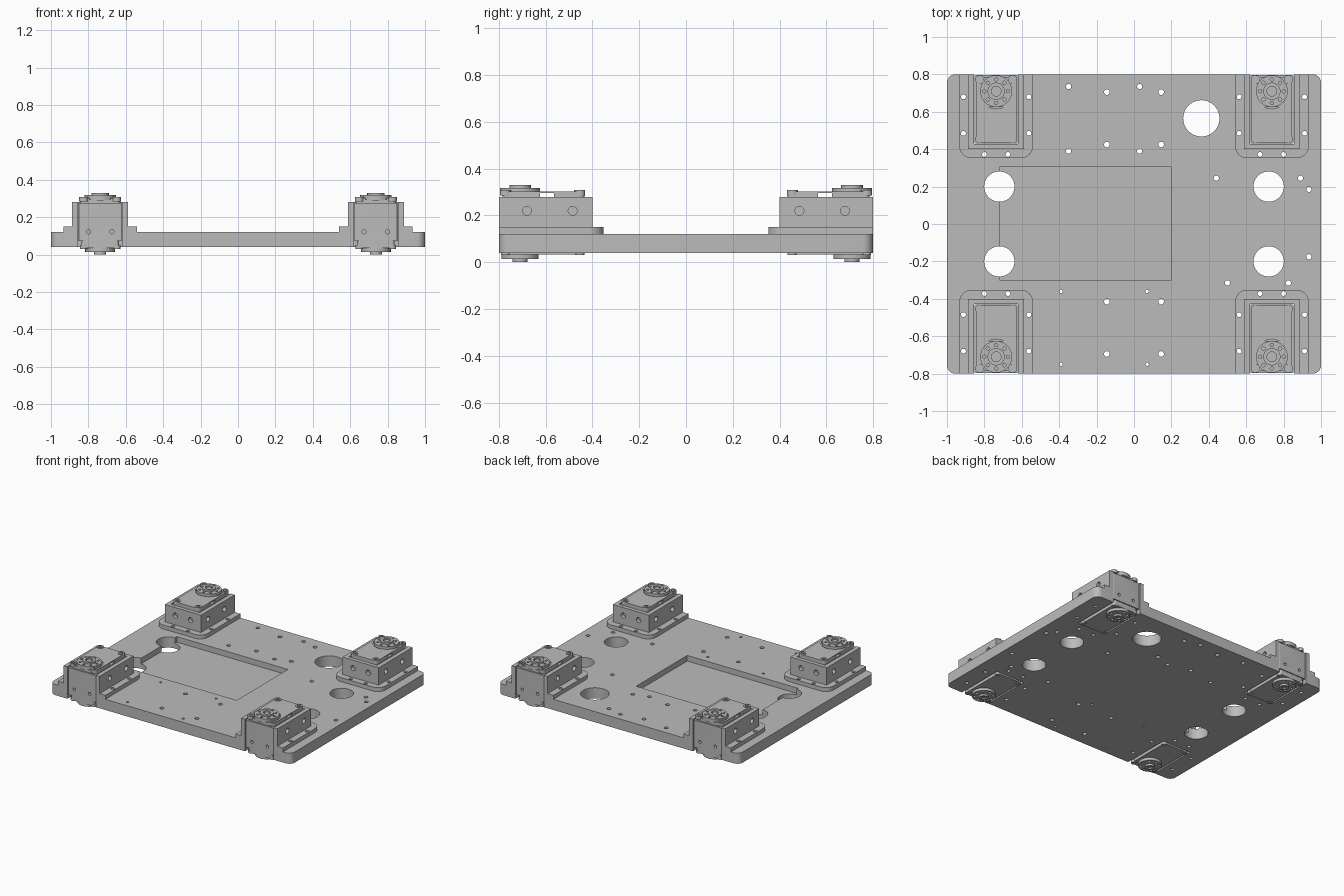
import bpy, bmesh, math
from mathutils import Matrix, Vector

if "Cube" in bpy.data.objects:
    bpy.data.objects.remove(bpy.data.objects["Cube"])

grey = bpy.data.materials.new("machined grey")
grey.use_nodes = True
grey.diffuse_color = (0.5, 0.5, 0.5, 1)
grey.node_tree.nodes["Principled BSDF"].inputs["Base Color"].default_value = (0.5, 0.5, 0.5, 1)


def prism(bm, x, y, z, radii=(0, 0, 0, 0)):
    """Upright block; corner radii run (low x, low y), (high, low), (high, high), (low, high)."""
    signs = ((-1, -1), (1, -1), (1, 1), (-1, 1))
    pts = []
    for i, ((sx, sy), r) in enumerate(zip(signs, radii)):
        cx = (x[0] if sx < 0 else x[1]) - sx * r
        cy = (y[0] if sy < 0 else y[1]) - sy * r
        steps = 8 if r else 0
        for k in range(steps + 1):
            a = math.pi * (1 + i / 2) + math.pi / 2 * k / max(steps, 1)
            pts.append((cx + r * math.cos(a), cy + r * math.sin(a)))
    low = [bm.verts.new((px, py, z[0])) for px, py in pts]
    high = [bm.verts.new((px, py, z[1])) for px, py in pts]
    bm.faces.new(low[::-1])
    bm.faces.new(high)
    n = len(pts)
    for i in range(n):
        j = (i + 1) % n
        bm.faces.new((low[i], low[j], high[j], high[i]))


def rod(bm, start, end, r, sides=24):
    """Cylinder between two points."""
    a, b = Vector(start), Vector(end)
    d = b - a
    m = Matrix.Translation((a + b) / 2) @ d.to_track_quat('Z', 'Y').to_matrix().to_4x4()
    bmesh.ops.create_cone(bm, cap_ends=True, segments=sides, radius1=r, radius2=r,
                          depth=d.length, matrix=m)


def drill(bm, points, r, z0, z1, sides=20):
    for px, py in points:
        rod(bm, (px, py, z0), (px, py, z1), r, sides)


def make(name, build, *cuts):
    """Object from a builder, with each cut builder subtracted in turn."""
    def raw(label, fn):
        bm = bmesh.new()
        fn(bm)
        me = bpy.data.meshes.new(label)
        bm.to_mesh(me)
        bm.free()
        ob = bpy.data.objects.new(label, me)
        bpy.context.collection.objects.link(ob)
        return ob
    ob = raw(name, build)
    for fn in cuts:
        cutter = raw("cutter", fn)
        cutter.hide_render = True
        mod = ob.modifiers.new("cut", 'BOOLEAN')
        mod.operation, mod.solver, mod.object = 'DIFFERENCE', 'EXACT', cutter
        dg = bpy.context.evaluated_depsgraph_get()
        me = bpy.data.meshes.new_from_object(ob.evaluated_get(dg))
        ob.modifiers.clear()
        ob.data = me
        bpy.data.objects.remove(cutter)
    ob.data.materials.clear()
    ob.data.materials.append(grey)
    return ob


CX = 0.737      # corner unit centre
HY = 0.71       # horn axis
FLANGE_HOLES = [(s * 0.175, y) for s in (-1, 1) for y in (0.485, 0.68)] + [(-0.063, 0.372), (0.063, 0.372)]
EARS = [(s * 0.088, y) for s in (-1, 1) for y in (0.455, 0.772)]
RING = [(0.063 * math.cos(k * math.pi / 4), HY + 0.063 * math.sin(k * math.pi / 4)) for k in range(8)]


# Base plate with pocket, corner slots and holes
def plate(bm):
    prism(bm, (-1, 1), (-0.8, 0.8), (0.04, 0.12), (0.045,) * 4)


def pocket(bm):
    prism(bm, (-0.72, 0.2), (-0.3, 0.305), (0.078, 0.2))


def plate_holes(bm):
    for sx in (-1, 1):
        for sy in (-1, 1):
            prism(bm, (sx * CX - 0.118, sx * CX + 0.118), sorted((sy * 0.428, sy * 0.9)), (0, 0.2))
            drill(bm, [(sx * CX + x, sy * y) for x, y in FLANGE_HOLES], 0.013, 0, 0.2)
            drill(bm, [(sx * 0.72, sy * 0.2)], 0.081, 0, 0.2, 48)
    drill(bm, [(0.36, 0.565)], 0.097, 0, 0.2, 48)
    drill(bm, [(x, y) for x in (-0.145, 0.145) for y in (0.705, 0.425, -0.415, -0.695)], 0.015, 0, 0.2)
    drill(bm, [(x, y) for x in (-0.35, 0.03) for y in (0.735, 0.39)], 0.014, 0, 0.2)
    drill(bm, [(x, y) for x in (-0.39, 0.07) for y in (-0.36, -0.75)], 0.009, 0, 0.2)
    drill(bm, [(0.44, 0.245), (0.89, 0.245), (0.935, 0.185), (0.935, -0.175),
               (0.5, -0.315), (0.825, -0.315)], 0.014, 0, 0.2)


# Bracket around each motor
def flange(bm):
    prism(bm, (-0.197, 0.197), (0.352, 0.8), (0.12, 0.15), (0.065, 0.065, 0, 0))


def wall(bm):
    prism(bm, (-0.15, 0.15), (0.4, 0.8), (0.15, 0.28))


def cavity(bm):
    prism(bm, (-0.118, 0.118), (0.428, 0.9), (0, 0.4))


def flange_holes(bm):
    drill(bm, FLANGE_HOLES, 0.013, 0, 0.3)


def wall_holes(bm):
    for y in (0.485, 0.68):
        rod(bm, (-0.2, y, 0.22), (0.2, y, 0.22), 0.019)
    for x in (-0.063, 0.063):
        rod(bm, (x, 0.38, 0.22), (x, 0.44, 0.22), 0.019)


# Motor case, caps and horns
def case(bm):
    prism(bm, (-0.115, 0.115), (0.43, 0.797), (0.072, 0.275), (0.006,) * 4)


def case_holes(bm):
    for x in (-0.063, 0.063):
        rod(bm, (x, 0.77, 0.122), (x, 0.83, 0.122), 0.011)


def bottom_cap(bm):
    prism(bm, (-0.1, 0.1), (0.435, 0.79), (0.034, 0.072), (0.015,) * 4)


def top_cap(bm):
    prism(bm, (-0.108, 0.108), (0.435, 0.785), (0.275, 0.303), (0.02,) * 4)


def window(bm):
    prism(bm, (-0.2, 0.2), (0.565, 0.625), (0.28, 0.296))


def horn_recess(bm):
    rod(bm, (0, HY, 0.295), (0, HY, 0.35), 0.094, 40)


def ears(bm):
    drill(bm, EARS, 0.024, 0.285, 0.309)
    drill(bm, EARS, 0.02, 0.03, 0.05)


def ear_holes(bm):
    drill(bm, EARS, 0.012, 0.3, 0.35)
    drill(bm, EARS, 0.01, 0, 0.036)


def top_horn(bm):
    rod(bm, (0, HY, 0.29), (0, HY, 0.318), 0.085, 48)


def bottom_horn(bm):
    rod(bm, (0, HY, 0.014), (0, HY, 0.034), 0.08, 48)


def ring_holes(bm):
    drill(bm, RING, 0.009, 0.307, 0.4, 16)
    drill(bm, RING, 0.009, -0.1, 0.024, 16)


def hubs(bm):
    rod(bm, (0, HY, 0.31), (0, HY, 0.33), 0.046, 40)
    rod(bm, (0, HY, 0), (0, HY, 0.02), 0.032, 40)


def hub_holes(bm):
    rod(bm, (0, HY, 0.318), (0, HY, 0.4), 0.026)
    rod(bm, (0, HY, -0.1), (0, HY, 0.01), 0.016)


def hub_screw(bm):
    rod(bm, (0, HY, 0.31), (0, HY, 0.325), 0.018)


make("base_plate", plate, pocket, plate_holes)
unit = [
    make("bracket_flange", flange, cavity, flange_holes),
    make("bracket_wall", wall, cavity, wall_holes),
    make("motor_case", case, case_holes),
    make("motor_bottom_cap", bottom_cap),
    make("motor_top_cap", top_cap, window, horn_recess),
    make("motor_corner_screws", ears, ear_holes),
    make("top_horn", top_horn, ring_holes),
    make("bottom_horn", bottom_horn, ring_holes),
    make("horn_hubs", hubs, hub_holes),
    make("hub_screw", hub_screw),
]

# Repeat the corner unit at all four corners
for part in unit:
    for sy, end in ((1, "back"), (-1, "front")):
        me = part.data.copy()
        if sy < 0:
            me.transform(Matrix.Diagonal((1, -1, 1, 1)))
            me.flip_normals()
        for sx, side in ((1, "left"), (-1, "right")):
            ob = bpy.data.objects.new(f"{end}_{side}_{part.name}", me.copy())
            ob.location.x = sx * CX
            bpy.context.collection.objects.link(ob)
    bpy.data.objects.remove(part)

bpy.ops.object.select_all(action='DESELECT')
for ob in bpy.context.collection.objects:
    if ob.type == 'MESH':
        ob.select_set(True)
        bpy.context.view_layer.objects.active = ob
bpy.ops.object.shade_smooth_by_angle(angle=math.radians(30))
